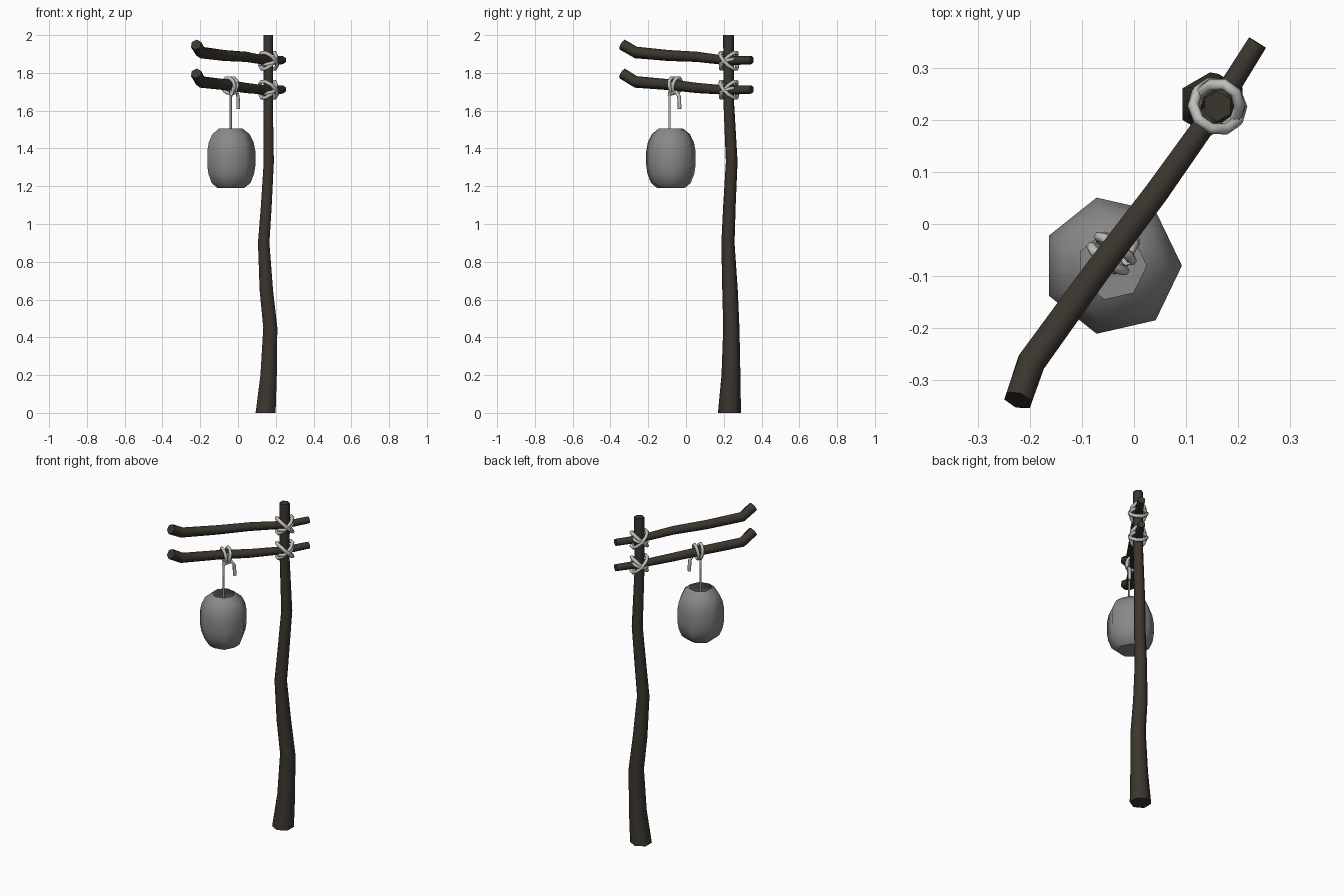
import bpy, bmesh, math
from mathutils import Vector

if "Cube" in bpy.data.objects:
    bpy.data.objects.remove(bpy.data.objects["Cube"])


def material(name, c):
    m = bpy.data.materials.new(name)
    m.diffuse_color = (*c, 1)
    m.use_nodes = True
    m.node_tree.nodes["Principled BSDF"].inputs["Base Color"].default_value = m.diffuse_color
    return m


WOOD = material("dark_wood", (0.045, 0.036, 0.028))
PAPER = material("grey_lantern", (0.25, 0.25, 0.25))
ROPE = material("pale_rope", (0.52, 0.52, 0.50))


def loft(name, rings, mat, closed=False, cap_start=True, cap_end=True):
    """Skin a list of point rings; sides smooth, caps flat."""
    bm = bmesh.new()
    vs = [[bm.verts.new(p) for p in r] for r in rings]
    n, m = len(vs[0]), len(vs)
    for i in range(m if closed else m - 1):
        a, b = vs[i], vs[(i + 1) % m]
        for j in range(n):
            k = (j + 1) % n
            bm.faces.new((a[j], a[k], b[k], b[j])).smooth = True
    caps = []
    if not closed and cap_start:
        caps.append(bm.faces.new(vs[0][::-1]))
    if not closed and cap_end:
        caps.append(bm.faces.new(vs[-1]))
    for f in caps:
        for e in f.edges:
            e.smooth = False
    if closed or (cap_start and cap_end):
        bmesh.ops.recalc_face_normals(bm, faces=bm.faces)
    me = bpy.data.meshes.new(name)
    bm.to_mesh(me)
    bm.free()
    me.materials.append(mat)
    ob = bpy.data.objects.new(name, me)
    bpy.context.collection.objects.link(ob)
    return ob


def tube(name, pts, radii, sides, mat, ref, normal=None, closed=False):
    """Sweep a polygon along a path; ref sets the direction of the first corner."""
    pts = [Vector(p) for p in pts]
    n = len(pts)
    rings = []
    for i, p in enumerate(pts):
        if closed:
            t = pts[(i + 1) % n] - pts[i - 1]
        else:
            t = pts[min(i + 1, n - 1)] - pts[max(i - 1, 0)]
        t = Vector(normal) if normal else t.normalized()
        r = Vector(ref)
        u = (r - t * r.dot(t)).normalized()
        v = t.cross(u)
        rad = radii[i] if isinstance(radii, (list, tuple)) else radii
        rings.append([p + (u * math.cos(a) + v * math.sin(a)) * rad
                      for a in (2 * math.pi * j / sides for j in range(sides))])
    return loft(name, rings, mat, closed)


def rope_ring(name, c, u, v, ru, rv, r=0.011, segs=10):
    """Closed elliptical loop of rope in the plane of u and v."""
    pts = [Vector(c) + u * ru * math.cos(a) + v * rv * math.sin(a)
           for a in (2 * math.pi * i / segs for i in range(segs))]
    tube(name, pts, r, 6, ROPE, u.cross(v), closed=True)


# crooked hexagonal post, wider at the foot
post = [(.146, .23, 0, .061), (.162, .238, .2, .05), (.171, .24, .45, .043),
        (.15, .233, .65, .041), (.136, .222, .9, .035), (.15, .23, 1.1, .033),
        (.163, .242, 1.33, .031), (.16, .226, 1.65, .028), (.16, .226, 2, .029)]
tube("post", [p[:3] for p in post], [p[3] for p in post], 6, WOOD, (0, 1, 0), (0, 0, 1))

# two parallel arms with upturned tips
plan = [(-.222, -.338), (-.197, -.265), (-.072, -.092), (.043, .06), (.16, .225), (.237, .348)]
arm_r = [.03, .031, .029, .027, .024, .022]
heights = {"upper_arm": (1.95, 1.908, 1.892, 1.885, 1.864, 1.868),
           "lower_arm": (1.797, 1.752, 1.738, 1.72, 1.708, 1.712)}
for name, zs in heights.items():
    tube(name, [(x, y, z) for (x, y), z in zip(plan, zs)], arm_r, 6, WOOD, (0, 0, 1))

# crossed lashings where the arms meet the post
along = Vector((.58, .81, 0)).normalized()
across = Vector((along.y, -along.x, 0))
up = Vector((0, 0, 1))
for name, z in (("upper", 1.864), ("lower", 1.711)):
    for i, s in enumerate((1, -1)):
        diag = (along * s + up).normalized()
        rope_ring(f"{name}_lashing_{i}", (.16, .226, z), across, diag, .042 + .006 * i, .062)
    rope_ring(f"{name}_lashing_wrap", (.16, .226, z - .005), across,
              (along + up * .35).normalized(), .046, .045, .010)

# knot round the lower arm: two loops and a loose tail
c = Vector((-.043, -.057, 1.733))
for i, s in enumerate((-.012, .012)):
    tilt = (up + along * s * 12).normalized()
    rope_ring(f"knot_loop_{i}", c + along * s, across, tilt, .039, .042, .010)
tube("rope_tail", [(-.03, -.075, 1.69), (-.008, -.052, 1.70), (.0, -.037, 1.675), (.002, -.034, 1.61)],
     .010, 6, ROPE, (1, -.7, .1))
tube("knot_bight", [(-.015, -.07, 1.75), (-.025, -.08, 1.715), (-.038, -.088, 1.68)],
     .010, 6, ROPE, (1, -.7, .1))

# thin cord holding the lantern
tube("hanging_cord", [(-.038, -.087, 1.71), (-.038, -.087, 1.2)], .006, 6, ROPE, (1, 0, 0))

# seven-sided lantern, open at the top
profile = [(.074, 1.19), (.108, 1.217), (.127, 1.265), (.134, 1.31),
           (.134, 1.385), (.125, 1.432), (.104, 1.475), (.066, 1.505)]
loft("lantern", [[(-.042 + r * math.cos(a), -.08 + r * math.sin(a), z)
                  for a in (2 * math.pi * j / 7 for j in range(7))] for r, z in profile],
     PAPER, cap_end=False)
